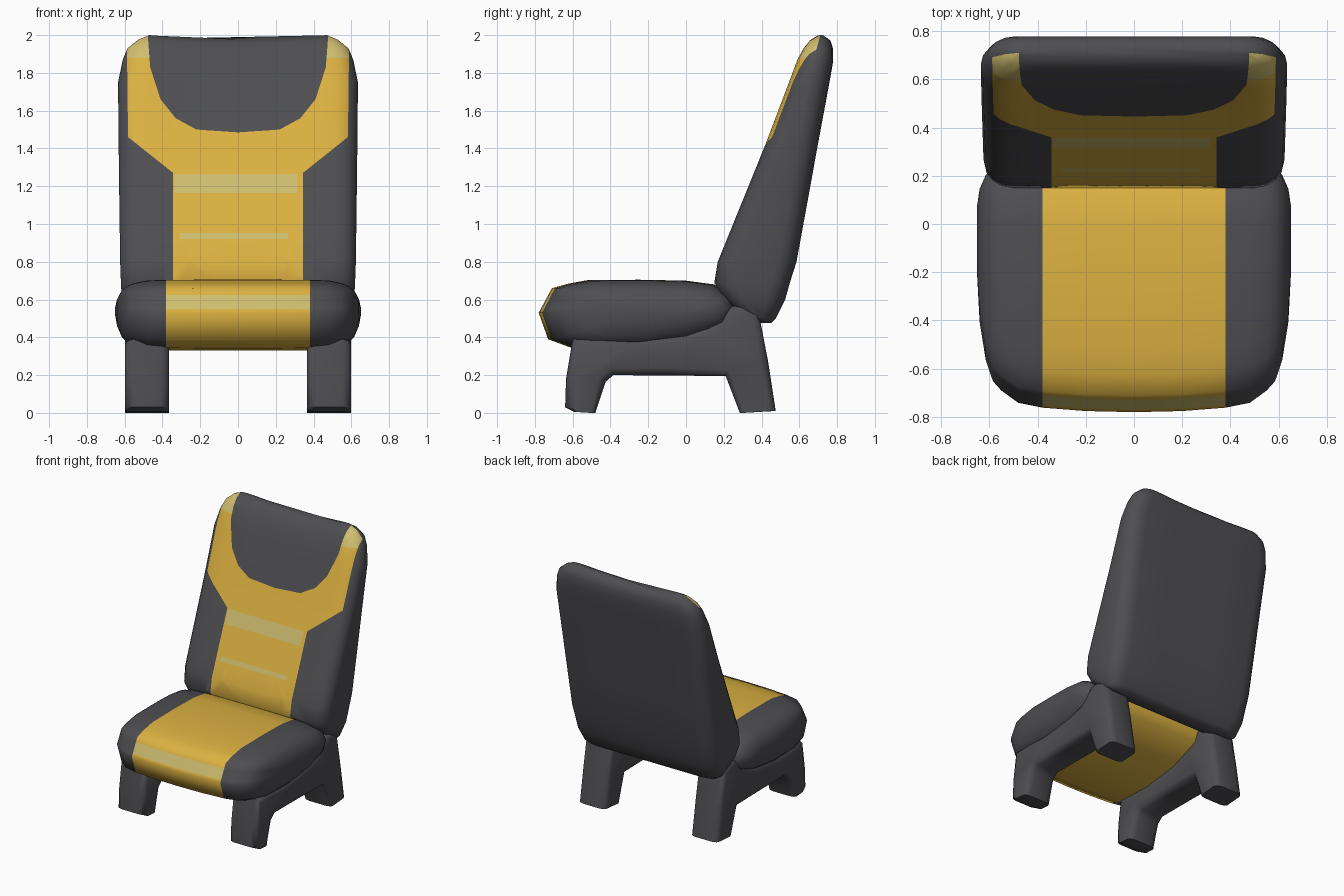
import bpy, bmesh, math
from mathutils import Vector

if "Cube" in bpy.data.objects:
    bpy.data.objects.remove(bpy.data.objects["Cube"])


def material(name, rgb):
    m = bpy.data.materials.new(name)
    m.diffuse_color = (*rgb, 1)
    m.use_nodes = True
    m.node_tree.nodes["Principled BSDF"].inputs["Base Color"].default_value = m.diffuse_color
    return m


MATS = [material("dark grey", (0.077, 0.077, 0.085)),
        material("golden yellow", (0.71, 0.44, 0.053)),
        material("pale yellow", (0.62, 0.51, 0.16))]
DARK, YELLOW, PALE = 0, 1, 2


def loft(rings):
    """Closed rings of equal length joined into a capped solid."""
    bm = bmesh.new()
    vs = [[bm.verts.new(p) for p in r] for r in rings]
    n = len(vs[0])
    for a, b in zip(vs, vs[1:]):
        for i in range(n):
            j = (i + 1) % n
            bm.faces.new((a[i], a[j], b[j], b[i]))
    bm.faces.new(vs[0])
    bm.faces.new(vs[-1])
    bmesh.ops.recalc_face_normals(bm, faces=bm.faces)
    bm.normal_update()
    return bm


def finish(bm, name, rule, angle=60):
    for f in bm.faces:
        f.material_index = rule(f.calc_center_median(), f.normal)
    me = bpy.data.meshes.new(name)
    bm.to_mesh(me)
    bm.free()
    for m in MATS:
        me.materials.append(m)
    ob = bpy.data.objects.new(name, me)
    bpy.context.collection.objects.link(ob)
    bpy.ops.object.select_all(action='DESELECT')
    ob.select_set(True)
    bpy.context.view_layer.objects.active = ob
    bpy.ops.object.shade_smooth_by_angle(angle=math.radians(angle))


# Seat cushion: side profile lofted across x, shrinking towards the bolsters
profile = [(-.78, .53), (-.769, .55), (-.729, .625), (-.71, .66), (-.62, .685), (-.52, .703),
           (-.25, .705), (0, .70), (.15, .68), (.25, .62), (.28, .56), (.24, .46),
           (0, .37), (-.3, .33), (-.6, .342), (-.73, .39)]
half = [(0, 1, 1), (.2, .994, 1), (.38, .976, .995), (.48, .95, .975), (.55, .885, .89),
        (.585, .835, .80), (.615, .72, .66), (.64, .52, .38), (.65, .28, .12)]
stations = [(-x, a, b) for x, a, b in reversed(half[1:])] + half
seat = loft([[(x, y * sy, .54 + (z - .54) * sz) for y, z in profile] for x, sy, sz in stations])


def seat_rule(c, n):
    if abs(c.x) > .38:
        return DARK
    return PALE if c.y < -.7 and .55 < c.z < .625 else YELLOW


finish(seat, "seat_cushion", seat_rule)

# Backrest: rounded rectangles stacked up the slope (z, front y, back y, half width)
levels = [(.475, .38, .45, .54), (.50, .32, .475, .585), (.60, .20, .525, .615), (.69, .15, .55, .62),
          (.80, .168, .585, .624), (1.1, .29, .64, .628), (1.42, .42, .698, .632),
          (1.75, .545, .758, .635), (1.87, .59, .778, .61), (1.93, .622, .778, .585),
          (1.975, .655, .765, .53), (2.0, .69, .735, .47)]


def slab_ring(z, yf, yb, w):
    cx, cy = .12, min(.1, (yb - yf) * .45)
    arc = [math.radians(a) for a in (0, 22.5, 45, 67.5, 90)]
    quarter = [(w - cx + cx * math.sin(a), cy - cy * math.cos(a)) for a in arc]
    right = [(0, 0), (.25, 0)] + quarter
    flat = [(x, yf + d) for x, d in right] + [(x, yb - d) for x, d in reversed(right)]
    flat += [(-x, y) for x, y in reversed(flat[1:-1])]
    dip = .022 * max(0, (z - 1.6) / .4)
    return [(x, y, z - dip * max(0, 1 - (x / .47) ** 2)) for x, y in flat]


back = loft([slab_ring(*l) for l in levels])

# Painted pattern on the backrest: outer limit x by height, headrest edge height by x
outer = [(0, .343), (1.27, .343), (1.46, .582), (2.1, .59)]
inner = [(0, 1.485), (.22, 1.5), (.33, 1.56), (.41, 1.66), (.465, 1.83), (.48, 2.03)]
bands = [(-.335, .315, 1.165, 1.265), (-.31, .265, .92, .952)]


def interp(t, table):
    for (a, u), (b, v) in zip(table, table[1:]):
        if t <= b:
            return u + (v - u) * (t - a) / (b - a)
    return 9


def cut(bm, p, q):
    """Cut the front faces along the x-z line p-q."""
    faces = [f for f in bm.faces if f.normal.y < -.1]
    geom = list({v for f in faces for v in f.verts}) + list({e for f in faces for e in f.edges}) + faces
    no = Vector((q[1] - p[1], 0, p[0] - q[0])).normalized()
    bmesh.ops.bisect_plane(bm, geom=geom, dist=1e-5, plane_co=(p[0], 0, p[1]), plane_no=no)
    bm.normal_update()


edges = [[(x, z) for z, x in outer], inner]
for line in edges:
    for p, q in zip(line, line[1:]):
        for s in (1, -1):
            cut(back, (s * p[0], p[1]), (s * q[0], q[1]))
for x0, x1, z0, z1 in bands:
    for p, q in (((x0, z0), (x0, z1)), ((x1, z0), (x1, z1)), ((x0, z0), (x1, z0)), ((x0, z1), (x1, z1))):
        cut(back, p, q)
cut(back, (0, 1.88), (1, 1.88))


def back_rule(c, n):
    ax = abs(c.x)
    if n.y > -.1 or c.z > 1.99 or c.z < .6 or ax > interp(c.z, outer) or c.z > interp(ax, inner):
        return DARK
    if c.z > 1.88 or any(a < c.x < b and d < c.z < e for a, b, d, e in bands):
        return PALE
    return YELLOW


finish(back, "backrest", back_rule)

# Side frames: front and rear leg joined by a rail, with rounded rims
frame = [(-.64, .03), (-.59, .005), (-.48, 0), (-.425, .165), (-.385, .2), (-.1, .198), (.21, .195),
         (.285, 0), (.475, .01), (.435, .27), (.385, .53), (.30, .57), (.23, .565), (.12, .46),
         (0, .425), (-.3, .39), (-.45, .40), (-.60, .39), (-.635, .18)]


def inset(pts, d):
    out = []
    for i, (y, z) in enumerate(pts):
        a, b = Vector(pts[i - 1]), Vector(pts[(i + 1) % len(pts)])
        p = Vector((y, z))
        t = ((p - a).normalized() + (b - p).normalized()).normalized()
        out.append((y - t.y * d, z if z < .04 else z + t.x * d))
    return out


for side, s in (("left", -1), ("right", 1)):
    rims = [(.365, .04), (.378, .014), (.41, 0), (.555, 0), (.587, .014), (.598, .04)]
    rings = [[(s * x, y, z) for y, z in inset(frame, d)] for x, d in rims]
    finish(loft(rings), side + "_leg_frame", lambda c, n: DARK, 50)
